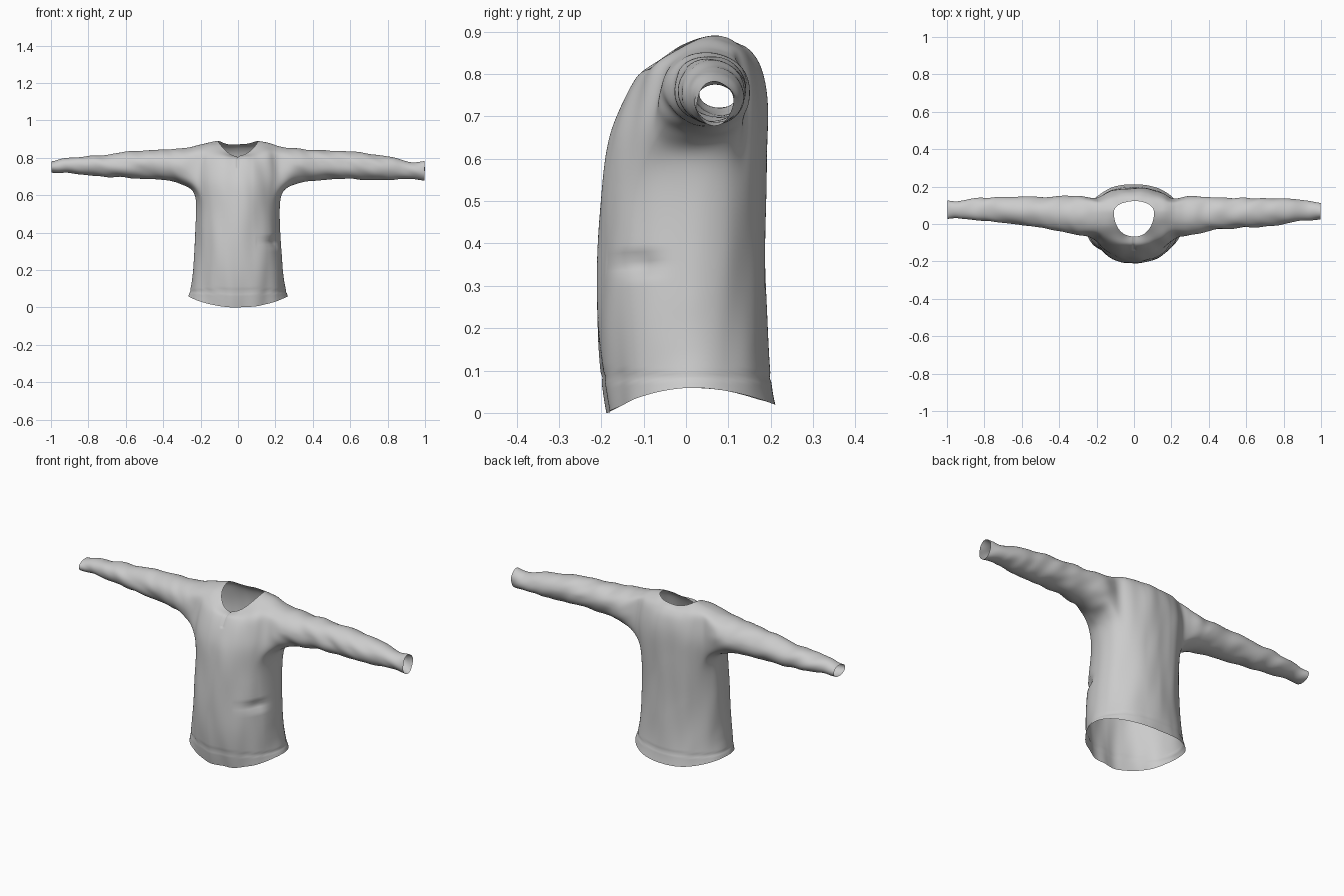
import bpy, bmesh, math
from mathutils import Vector, noise

if "Cube" in bpy.data.objects:
    bpy.data.objects.remove(bpy.data.objects["Cube"])

N = 32          # columns round the torso
HALF = 3        # armhole half width in columns
LOW, HIGH = 5, 9  # torso rows bounding the armholes

# Torso rings: half width, y front / side / back, z front / side / back
TORSO = [
    (.268, -.186, .01, .213, .000, .060, .018),
    (.252, -.196, .01, .202, .055, .100, .070),
    (.238, -.214, .00, .191, .200, .210, .200),
    (.228, -.209, .01, .188, .380, .390, .380),
    (.218, -.201, .03, .190, .520, .530, .520),
    (.232, -.191, .04, .193, .600, .625, .620),
    (.245, -.178, .05, .196, .660, .690, .700),
    (.245, -.157, .05, .192, .710, .750, .765),
    (.240, -.135, .05, .177, .755, .810, .820),
    (.232, -.118, .055, .160, .785, .860, .845),
    (.180, -.105, .06, .145, .803, .877, .862),
    (.108, -.068, .06, .123, .810, .890, .872),
]
# Sleeve rings: x, y front / back, z bottom / top
RIGHT = [
    (.29, -.068, .157, .655, .853), (.36, -.042, .146, .676, .846),
    (.50, -.026, .140, .686, .840), (.62, -.020, .142, .690, .832),
    (.75, -.012, .136, .678, .818), (.85, .008, .137, .684, .800),
    (.93, .020, .125, .686, .762), (.998, .025, .110, .678, .785),
]
LEFT = [
    (.29, -.068, .160, .655, .853), (.36, -.045, .148, .678, .846),
    (.50, -.022, .142, .688, .840), (.65, .004, .147, .694, .827),
    (.80, .014, .142, .704, .812), (.90, .024, .132, .714, .802),
    (.96, .030, .122, .718, .794), (.998, .028, .124, .722, .786),
]


def torso_point(ring, i):
    w, yf, ys, yb, zf, zs, zb = ring
    t = 2 * math.pi * i / N
    c, s = math.cos(t), math.sin(t)
    ye, ze = (yb, zb) if s > 0 else (yf, zf)
    x = w * math.copysign(abs(c) ** .9, c)
    return (x, ys + (ye - ys) * abs(s), zs + (ze - zs) * s * s)


bm = bmesh.new()
rows = [[bm.verts.new(torso_point(r, i)) for i in range(N)] for r in TORSO]


def in_armhole(row, i):
    near = [(i + HALF) % N, (i + HALF - N // 2) % N]
    return LOW <= row < HIGH and min(near) < 2 * HALF


# Torso skin with the two armholes left open
for r in range(len(rows) - 1):
    for i in range(N):
        if not in_armhole(r, i):
            k = (i + 1) % N
            bm.faces.new((rows[r][i], rows[r][k], rows[r + 1][k], rows[r + 1][i]))


# Sleeves grown out of the armhole edge loops
def sleeve(side, stations):
    path = ([(LOW, j) for j in range(HALF)] + [(r, HALF) for r in range(LOW, HIGH)]
            + [(HIGH, j) for j in range(HALF, -HALF, -1)]
            + [(r, -HALF) for r in range(HIGH, LOW, -1)]
            + [(LOW, j) for j in range(-HALF, 0)])
    loop = [rows[r][j % N if side > 0 else (N // 2 - j) % N] for r, j in path]
    n = len(loop)
    for x, y0, y1, z0, z1 in stations:
        new = []
        for k in range(n):
            a = 2 * math.pi * k / n
            new.append(bm.verts.new((side * x,
                                     (y0 + y1) / 2 + (y1 - y0) / 2 * math.sin(a),
                                     (z0 + z1) / 2 - (z1 - z0) / 2 * math.cos(a))))
        for k in range(n):
            m = (k + 1) % n
            bm.faces.new((loop[k], loop[m], new[m], new[k]))
        loop = new


sleeve(1, RIGHT)
sleeve(-1, LEFT)
bmesh.ops.recalc_face_normals(bm, faces=bm.faces)
mesh = bpy.data.meshes.new("shirt")
bm.to_mesh(mesh)
bm.free()
shirt = bpy.data.objects.new("shirt", mesh)
bpy.context.collection.objects.link(shirt)
bpy.context.view_layer.objects.active = shirt
shirt.select_set(True)
sub = shirt.modifiers.new("smooth_cloth", 'SUBSURF')
sub.levels = 3
bpy.ops.object.modifier_apply(modifier=sub.name)


# Cloth folds: long vertical ones on the body, slanting ones on the sleeves
def bump(v, centre, width):
    return math.exp(-((v - centre) / width) ** 2)


def fold(p):
    arm = min(1, max(0, (abs(p.x) - .22) / .12))
    body = noise.noise(Vector((p.x * 13, p.y * 11, p.z * 3.5 + p.x * 3))) * .007
    slant = noise.noise(Vector((p.x * 13 + p.z * 9, p.y * 9, p.z * 13 + 5))) * .008
    d = body * (1 - arm) + slant * arm
    if arm < .5:
        d -= .003 * bump(p.z, .085, .006)                      # hem seam
    if p.y < 0 and .745 < p.z < .82:
        d -= .006 * bump(p.x, 0, .006)                         # neck slit
    if p.x > .1 and p.y < 0:                                   # side tuck
        d -= .022 * bump(p.z, .352, .016) * bump(p.y, -.11, .05)
    return d


moves = [v.normal * fold(v.co) for v in mesh.vertices]
for v, m in zip(mesh.vertices, moves):
    v.co += m
low = min(v.co.z for v in mesh.vertices)
for v in mesh.vertices:
    v.co.z -= low
bpy.ops.object.shade_smooth()
